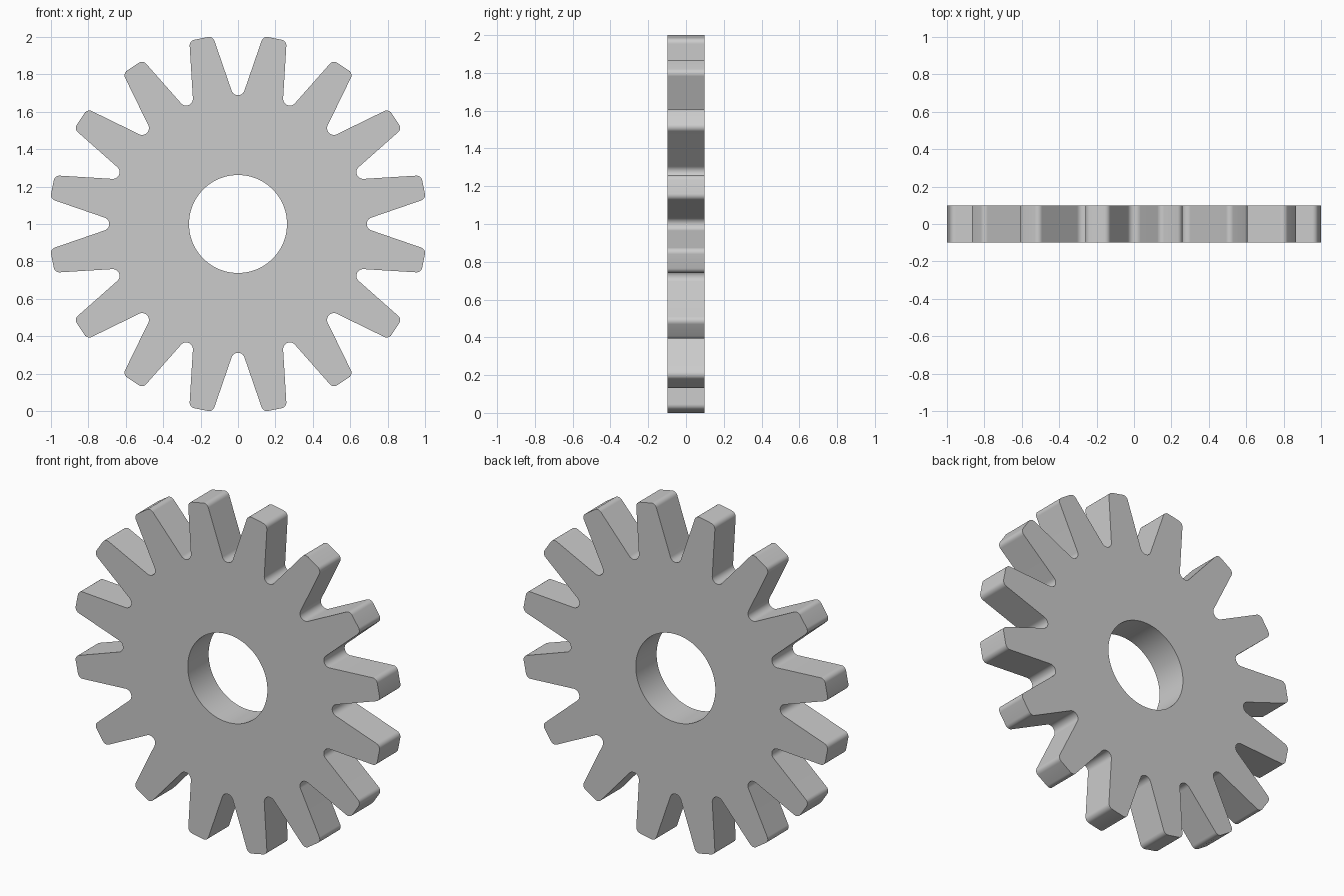
import bpy, bmesh
from math import sin, cos, tan, pi, radians
from mathutils import Vector, Matrix

if "Cube" in bpy.data.objects:
    bpy.data.objects.remove(bpy.data.objects["Cube"])

TEETH, HALF_DEPTH, HOLE_R, TIP_R = 16, 0.098, 0.262, 1.008
ROOT_Z, ROOT_R, TIP_FILLET = 0.722, 0.036, 0.03
GAP_ANGLE = radians(19)              # gap wall against gap axis
half = pi / TEETH
LEAN = GAP_ANGLE - half              # tooth flank against tooth axis


def arc(cx, cy, r, a0, a1, n):
    return [Vector((cx + r * cos(a0 + (a1 - a0) * i / n),
                    cy + r * sin(a0 + (a1 - a0) * i / n))) for i in range(n + 1)]


def turn(points, angle):
    m = Matrix.Rotation(-angle, 2)   # clockwise, from straight up
    return [m @ p for p in points]


# One period: rounded gap root, then a tooth tip with two rounded corners
root = arc(0, ROOT_Z, ROOT_R, pi + GAP_ANGLE, 2 * pi - GAP_ANGLE, 12)
foot = turn([root[-1]], -half)[0]    # flank foot in the tooth's own frame
tip_y = TIP_R - TIP_FILLET
tip_x = -foot.x - tan(LEAN) * (tip_y - foot.y) - TIP_FILLET / cos(LEAN)
right = arc(tip_x, tip_y, TIP_FILLET, pi / 2, LEAN, 8)
left = [Vector((-p.x, p.y)) for p in reversed(right)]
period = root + turn(left + right, half)

outline = [p for k in range(TEETH) for p in turn(period, k * 2 * half)]
fit = 1 / max(p.x for p in outline)
outline = [p * fit for p in outline]
hole = arc(0, 0, HOLE_R, 0, 2 * pi, 96)[:-1]

# Flat gear face with a round bore, extruded through its thickness
bm = bmesh.new()
edges = []
for loop in (outline, hole):
    vs = [bm.verts.new((p.x, -HALF_DEPTH, p.y + 1)) for p in loop]
    edges += [bm.edges.new((vs[i - 1], vs[i])) for i in range(len(vs))]
bmesh.ops.triangle_fill(bm, edges=edges, use_beauty=True, use_dissolve=False,
                        normal=(0, -1, 0))
ext = bmesh.ops.extrude_face_region(bm, geom=bm.faces[:], use_keep_orig=True)
bmesh.ops.translate(bm, vec=(0, 2 * HALF_DEPTH, 0),
                    verts=[g for g in ext["geom"] if isinstance(g, bmesh.types.BMVert)])
bmesh.ops.recalc_face_normals(bm, faces=bm.faces[:])
mesh = bpy.data.meshes.new("gear_wheel")
bm.to_mesh(mesh)
bm.free()
gear = bpy.data.objects.new("gear_wheel", mesh)
bpy.context.collection.objects.link(gear)

# Smooth rounded corners and bore, crisp face rims
bpy.context.view_layer.objects.active = gear
gear.select_set(True)
bpy.ops.object.shade_smooth_by_angle(angle=radians(30))
